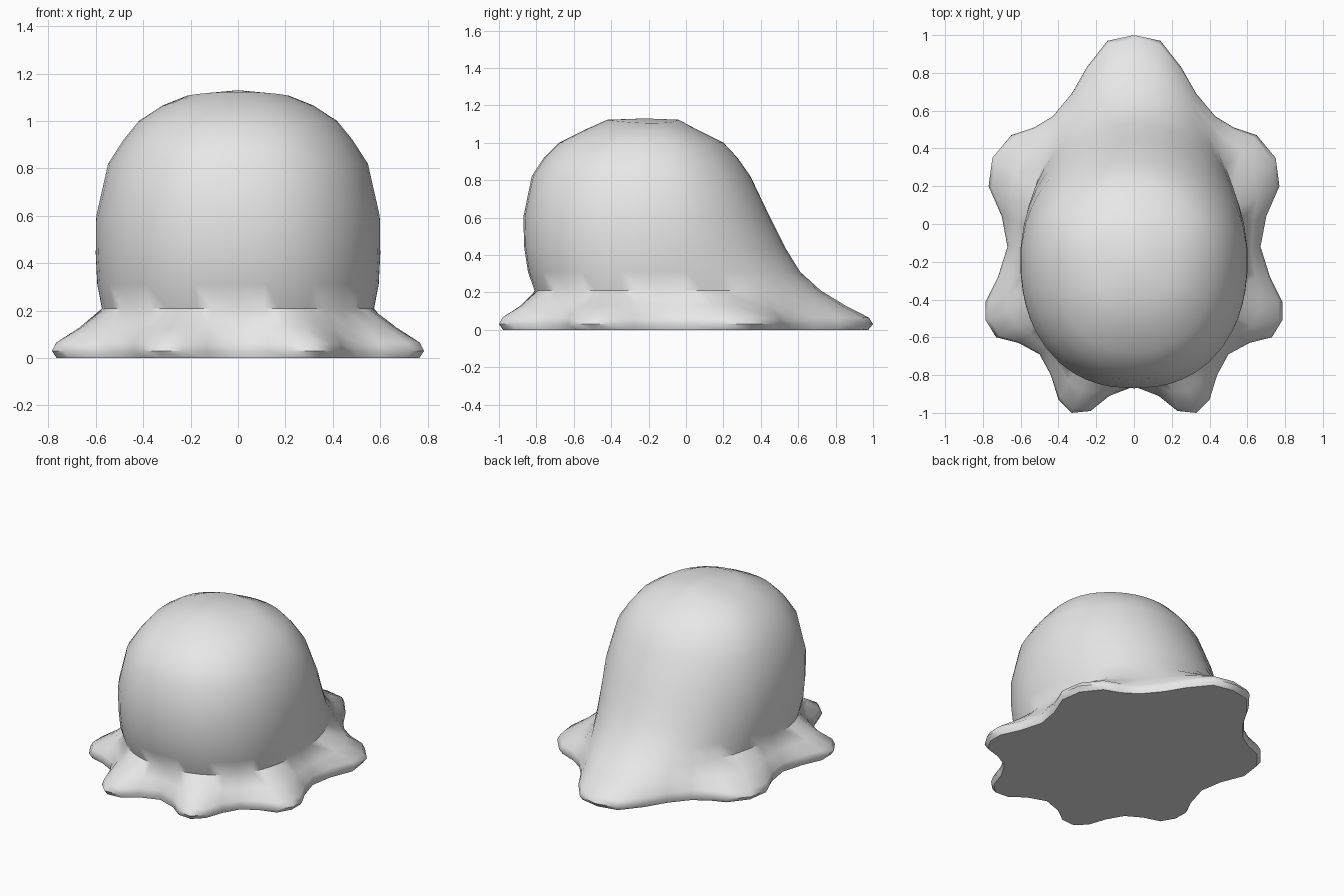
import bpy, bmesh, math

if "Cube" in bpy.data.objects:
    bpy.data.objects.remove(bpy.data.objects["Cube"])

YC = -0.18  # y of the axis the rings are built around

# right half of the wavy foot outline, back to front
half = [(0, 1.0), (0.14, 0.97), (0.25, 0.83), (0.33, 0.69), (0.43, 0.57), (0.53, 0.51),
        (0.65, 0.47), (0.75, 0.35), (0.77, 0.20), (0.70, 0.04), (0.67, -0.12),
        (0.72, -0.28), (0.785, -0.41), (0.785, -0.51), (0.73, -0.60), (0.61, -0.63),
        (0.50, -0.69), (0.44, -0.80), (0.40, -0.93), (0.33, -1.0), (0.23, -0.99),
        (0.13, -0.91), (0, -0.86)]
outline = half + [(-x, y) for x, y in half[-2:0:-1]]

# dome rings: height, half width, front y, back y
dome = [(0.21, 0.575, -0.81, 0.72), (0.31, 0.595, -0.845, 0.61), (0.44, 0.602, -0.865, 0.53),
        (0.60, 0.60, -0.87, 0.45), (0.82, 0.55, -0.825, 0.345), (0.92, 0.485, -0.76, 0.275),
        (1.00, 0.42, -0.68, 0.20), (1.065, 0.32, -0.55, 0.07), (1.105, 0.22, -0.42, -0.04)]


def ring_point(ring, angle):
    """Point on an egg-shaped ring in the given direction."""
    z, a, front, back = ring
    c, s = math.cos(angle), math.sin(angle)
    b, p = (back - YC, 2.0) if s > 0 else (YC - front, 2.25)
    r = (abs(c / a) ** p + abs(s / b) ** p) ** (-1 / p)
    lift = 0.018 * s * s if z > 1.08 else 0
    return r * c, YC + r * s, z + lift


angles = [math.atan2(y - YC, x) for x, y in outline]
neck = [ring_point(dome[0], a) for a in angles]

# skirt rows blend from the wavy outline to the neck: height, blend
rows = []
for z, t in [(0, 0.09), (0.03, 0), (0.065, 0.08), (0.128, 0.52)]:
    rows.append([(x + (n[0] - x) * t, y + (n[1] - y) * t, z)
                 for (x, y), n in zip(outline, neck)])
rows += [[ring_point(ring, a) for a in angles] for ring in dome]

# loft the rows into one closed body
bm = bmesh.new()
loops = [[bm.verts.new(p) for p in row] for row in rows]
n = len(outline)
for low, high in zip(loops, loops[1:]):
    for i in range(n):
        j = (i + 1) % n
        bm.faces.new((low[i], low[j], high[j], high[i]))
apex = bm.verts.new((0, -0.22, 1.13))
for i in range(n):
    bm.faces.new((loops[-1][i], loops[-1][(i + 1) % n], apex))
bm.faces.new(loops[0][::-1])
bmesh.ops.recalc_face_normals(bm, faces=bm.faces[:])

mesh = bpy.data.meshes.new("blob_body")
bm.to_mesh(mesh)
bm.free()
body = bpy.data.objects.new("blob_body", mesh)
bpy.context.collection.objects.link(body)

grey = bpy.data.materials.new("light_grey")
grey.diffuse_color = (0.8, 0.8, 0.8, 1)
grey.use_nodes = True
grey.node_tree.nodes["Principled BSDF"].inputs["Base Color"].default_value = grey.diffuse_color
mesh.materials.append(grey)

bpy.context.view_layer.objects.active = body
body.select_set(True)
bpy.ops.object.shade_smooth_by_angle(angle=math.radians(50))
